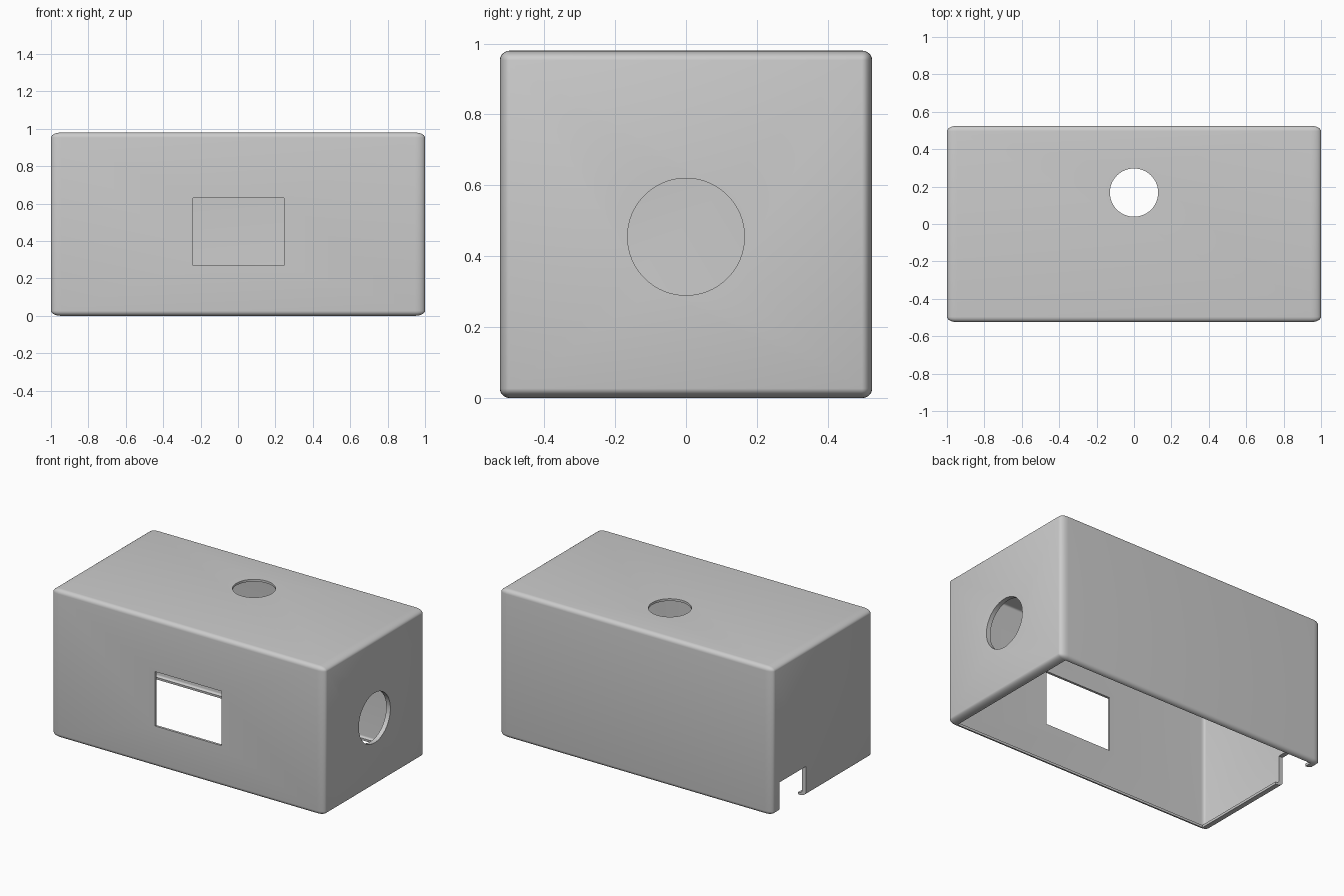
import bpy
import bmesh
from mathutils import Matrix

if "Cube" in bpy.data.objects:
    bpy.data.objects.remove(bpy.data.objects["Cube"])

grey = bpy.data.materials.new("plain grey")
grey.use_nodes = True
colour = (0.6, 0.6, 0.6, 1)
grey.diffuse_color = colour
grey.node_tree.nodes["Principled BSDF"].inputs["Base Color"].default_value = colour

HALF_Y, HALF_Z = 0.525, 0.49


def add_object(name, bm):
    mesh = bpy.data.meshes.new(name)
    bm.to_mesh(mesh)
    bm.free()
    mesh.materials.append(grey)
    obj = bpy.data.objects.new(name, mesh)
    bpy.context.collection.objects.link(obj)
    return obj


def box_cutter(name, low, high):
    bm = bmesh.new()
    bmesh.ops.create_cube(bm, size=1)
    for v in bm.verts:
        v.co = [a if c < 0 else b for a, b, c in zip(low, high, v.co)]
    return add_object(name, bm)


def round_cutter(name, radius, centre, axis=None):
    bm = bmesh.new()
    turn = Matrix.Rotation(1.570796, 4, axis) if axis else Matrix()
    bmesh.ops.create_cone(bm, cap_ends=True, segments=64, radius1=radius,
                          radius2=radius, depth=0.4,
                          matrix=Matrix.Translation(centre) @ turn)
    return add_object(name, bm)


# Rounded box with an open underside; the bottom curl is kept as a lip
bm = bmesh.new()
bmesh.ops.create_cube(bm, size=2)
bmesh.ops.bevel(bm, geom=bm.edges[:], offset=0.055, segments=6,
                profile=0.5, affect='EDGES')
underside = [f for f in bm.faces if f.normal.z < -0.999 and f.calc_area() > 1]
bmesh.ops.delete(bm, geom=underside, context='FACES')
cover = add_object("cover_shell", bm)
cover.scale = (1, HALF_Y, HALF_Z)
cover.location.z = HALF_Z

# Thin wall, thickened inward
wall = cover.modifiers.new("wall", 'SOLIDIFY')
wall.thickness = 0.03
wall.offset = -1
wall.use_even_offset = True

# Openings: front window, side hole, top hole, cable notch
cutters = [
    box_cutter("window_cutter", (-0.24, -0.7, 0.27), (0.247, -0.4, 0.63)),
    round_cutter("side_hole_cutter", 0.165, (1, 0, 0.455), 'Y'),
    round_cutter("top_hole_cutter", 0.129, (0, 0.168, 2 * HALF_Z)),
    box_cutter("notch_cutter", (-1.2, 0.175, -0.2), (-0.8, 0.45, 0.2)),
]
for cutter in cutters:
    cutter.hide_render = True
    cut = cover.modifiers.new(cutter.name, 'BOOLEAN')
    cut.operation = 'DIFFERENCE'
    cut.solver = 'EXACT'
    cut.object = cutter

# Bake the modifiers, then drop the cutters
bpy.context.view_layer.update()
evaluated = cover.evaluated_get(bpy.context.evaluated_depsgraph_get())
baked = bpy.data.meshes.new_from_object(evaluated)
cover.modifiers.clear()
cover.data = baked
for cutter in cutters:
    bpy.data.objects.remove(cutter)

bpy.ops.object.select_all(action='DESELECT')
cover.select_set(True)
bpy.context.view_layer.objects.active = cover
bpy.ops.object.transform_apply(location=True, rotation=False, scale=True)
bpy.ops.object.shade_smooth_by_angle(angle=0.6)
